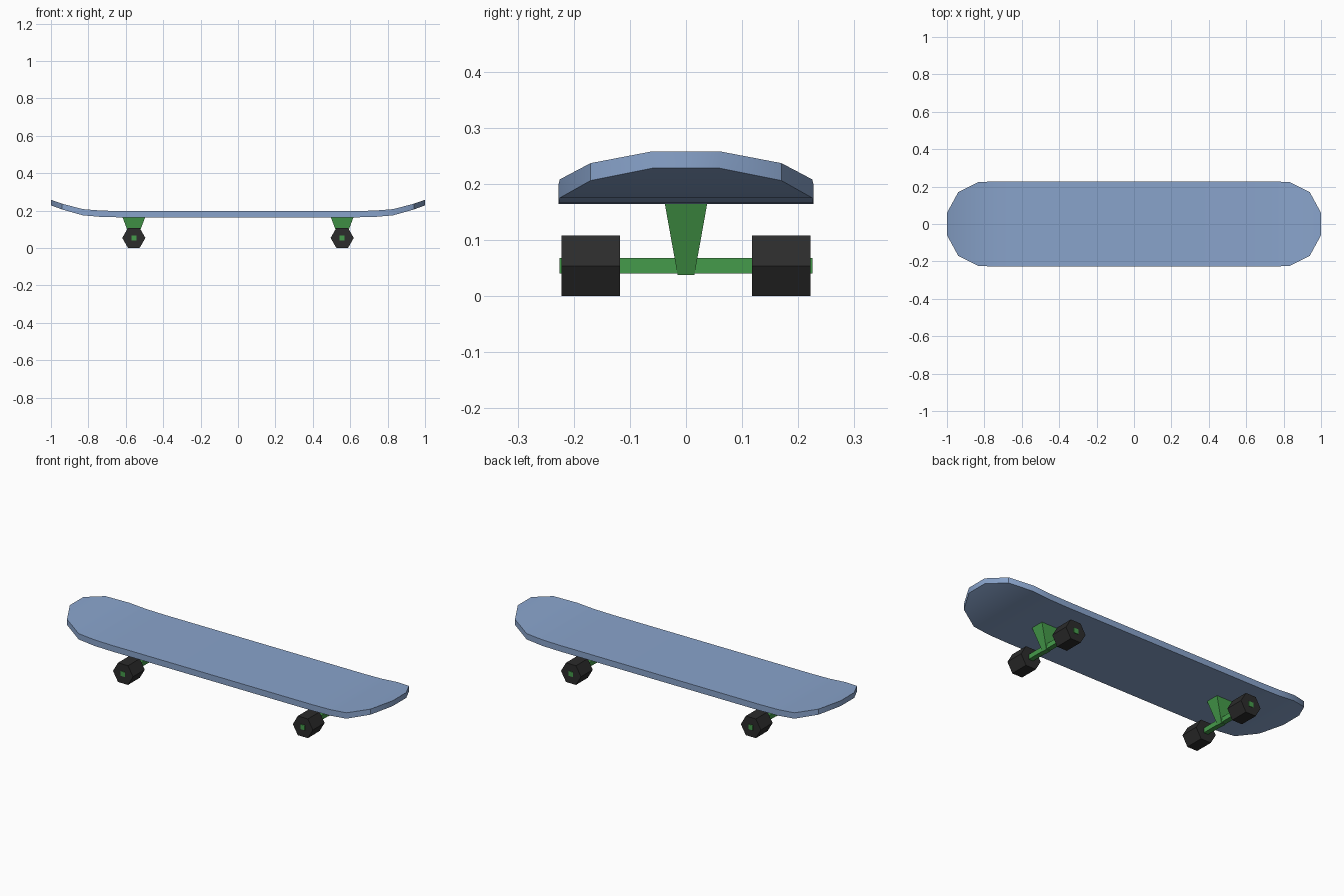
import bpy, bmesh, math
from mathutils import Matrix

if "Cube" in bpy.data.objects:
    bpy.data.objects.remove(bpy.data.objects["Cube"])


def material(name, rgb):
    m = bpy.data.materials.new(name)
    m.diffuse_color = (*rgb, 1)
    m.use_nodes = True
    m.node_tree.nodes["Principled BSDF"].inputs["Base Color"].default_value = m.diffuse_color
    return m


BLUE = material("deck_blue", (0.25, 0.37, 0.60))
GREEN = material("truck_green", (0.06, 0.33, 0.07))
BLACK = material("wheel_black", (0.025, 0.025, 0.025))


def finish(bm, name, mat):
    bmesh.ops.recalc_face_normals(bm, faces=bm.faces)
    me = bpy.data.meshes.new(name)
    bm.to_mesh(me)
    bm.free()
    me.materials.append(mat)
    ob = bpy.data.objects.new(name, me)
    bpy.context.collection.objects.link(ob)
    return ob


def loft(name, sections, mat):
    """Skin a list of equal-length point loops and cap both ends."""
    bm = bmesh.new()
    rings = [[bm.verts.new(p) for p in s] for s in sections]
    n = len(rings[0])
    for a, b in zip(rings, rings[1:]):
        for i in range(n):
            j = (i + 1) % n
            bm.faces.new((a[i], a[j], b[j], b[i]))
    bm.faces.new(rings[0])
    bm.faces.new(rings[-1])
    return finish(bm, name, mat)


def rect(cx, hx, hy, z):
    return [(cx - hx, -hy, z), (cx + hx, -hy, z), (cx + hx, hy, z), (cx - hx, hy, z)]


# Deck: half-length stations (x, half width, bottom z, top z), mirrored to the tail
half = [(0.62, 0.227, 0.164, 0.198), (0.73, 0.227, 0.166, 0.200),
        (0.83, 0.225, 0.175, 0.208), (0.94, 0.170, 0.206, 0.237),
        (1.00, 0.060, 0.228, 0.258)]
stations = [(-x, w, b, t) for x, w, b, t in reversed(half)] + half
deck = loft("deck", [[(x, -w, b), (x, w, b), (x, w, t), (x, -w, t)]
                     for x, w, b, t in stations], BLUE)
bpy.context.view_layer.objects.active = deck
deck.select_set(True)
bpy.ops.object.shade_smooth_by_angle(angle=math.radians(30))

# Trucks: tapered hanger, square axle and two hexagonal wheels at each end
AXLE_Z = 0.054
for end, cx in (("rear", -0.557), ("front", 0.557)):
    loft(end + "_hanger", [rect(cx, 0.013, 0.015, 0.038),
                           rect(cx, 0.061, 0.038, 0.166)], GREEN)
    loft(end + "_axle", [rect(cx, 0.0135, 0.225, AXLE_Z - 0.0135),
                         rect(cx, 0.0135, 0.225, AXLE_Z + 0.0135)], GREEN)
    for side, cy in (("right", -0.17), ("left", 0.17)):
        ring = [(math.cos(math.tau * i / 6) * 0.062, math.sin(math.tau * i / 6) * 0.062)
                for i in range(6)]
        loft(f"{end}_{side}_wheel",
             [[(cx + x, cy + d, AXLE_Z + z) for x, z in ring] for d in (-0.052, 0.052)],
             BLACK)
